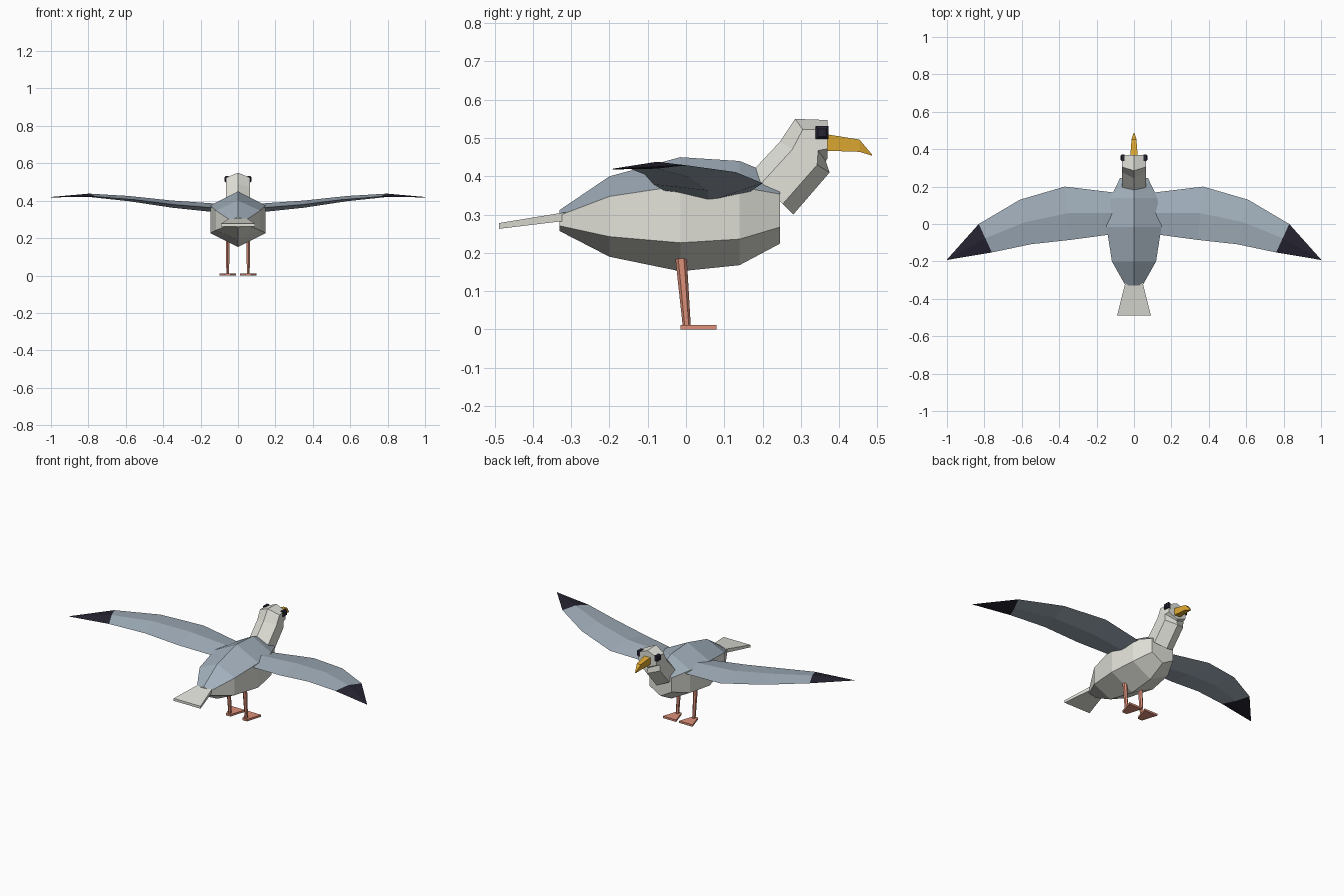
import bpy, bmesh, math
from mathutils import Vector

cube = bpy.data.objects.get("Cube")
if cube:
    bpy.data.objects.remove(cube)


def material(name, rgb):
    m = bpy.data.materials.new(name)
    m.use_nodes = True
    m.diffuse_color = (*rgb, 1)
    m.node_tree.nodes["Principled BSDF"].inputs["Base Color"].default_value = (*rgb, 1)
    return m


white = material("warm_white", (0.76, 0.76, 0.70))
blue = material("slate_blue", (0.36, 0.43, 0.50))
black = material("dark_ink", (0.019, 0.017, 0.03))
yellow = material("beak_yellow", (0.72, 0.39, 0.03))
pink = material("leg_pink", (0.72, 0.28, 0.19))


def loft(name, rings, mats, rule=None):
    """Skin equal-sized rings, cap both ends; rule(segment, side) picks the material."""
    bm = bmesh.new()
    loops = [[bm.verts.new(p) for p in ring] for ring in rings]
    n = len(loops[0])
    for s in range(len(loops) - 1):
        a, b = loops[s], loops[s + 1]
        for i in range(n):
            j = (i + 1) % n
            f = bm.faces.new((a[i], a[j], b[j], b[i]))
            f.material_index = rule(s, i) if rule else 0
    bm.faces.new(loops[0])
    cap = bm.faces.new(loops[-1])
    cap.material_index = rule(len(loops) - 2, n - 2) if rule else 0
    bmesh.ops.recalc_face_normals(bm, faces=bm.faces)
    me = bpy.data.meshes.new(name)
    bm.to_mesh(me)
    bm.free()
    for m in mats:
        me.materials.append(m)
    ob = bpy.data.objects.new(name, me)
    bpy.context.collection.objects.link(ob)
    return ob


def hex_ring(top, bottom, half_width):
    """Six-sided ring, corner up, between a top and a bottom (y, z) point."""
    top, bottom = Vector((0, *top)), Vector((0, *bottom))
    points = []
    for side, t in ((0, 0), (1, .25), (1, .75), (0, 1), (-1, .75), (-1, .25)):
        p = top.lerp(bottom, t)
        p.x = side * half_width
        points.append(p)
    return points


def box_ring(y, half_width, z_low, z_high, x=0):
    return [(x - half_width, y, z_low), (x + half_width, y, z_low),
            (x + half_width, y, z_high), (x - half_width, y, z_high)]


# Body: white hexagonal hull with a blue back
hull = [(-.33, .312, .257, .045), (-.2, .40, .19, .118), (-.015, .45, .152, .147),
        (.14, .44, .168, .125), (.245, .397, .224, .075)]
loft("body", [hex_ring((y, t), (y, b), w) for y, t, b, w in hull],
     [white, blue], lambda s, i: 1 if i in (0, 5) else 0)

# Neck and head: one bent hexagonal tube
loft("neck_and_head", [hex_ring((.17, .41), (.28, .30), .065),
                       hex_ring((.245, .49), (.375, .41), .065),
                       hex_ring((.285, .55), (.365, .44), .065),
                       hex_ring((.37, .547), (.37, .447), .06)], [white])

# Hooked beak
loft("beak", [box_ring(.36, .02, .467, .511), box_ring(.453, .013, .464, .496),
              box_ring(.486, .002, .454, .457)], [yellow])

# Tail fan
loft("tail", [box_ring(-.28, .038, .288, .312), box_ring(-.488, .09, .263, .278)], [white])

# Wing sections: leading (x, y), trailing (x, y), height, half thickness
sections = [((.08, .165), (.08, -.05), .358, .024),
            ((.37, .20), (.34, -.085), .382, .019),
            ((.61, .13), (.55, -.108), .411, .014),
            ((.83, 0), (.76, -.152), .429, .009),
            ((1, -.19), (.998, -.192), .419, .001)]

for side, label in ((1, "left"), (-1, "right")):
    # Wing: diamond sections with a dark tip
    rings = []
    for lead, trail, z, h in sections:
        mx, my = (lead[0] + trail[0]) / 2, (lead[1] + trail[1]) / 2
        tz = z - .1 * (lead[0] - trail[0])
        rings.append([(side * lead[0], lead[1], z), (side * mx, my, z + h),
                      (side * trail[0], trail[1], tz), (side * mx, my, z - h)])
    loft(label + "_wing", rings, [blue, black], lambda s, i: int(s == 3))

    # Eye: small block with a narrowed outer face
    eye = []
    for x, r in ((.05, .017), (.066, .017), (.073, .010)):
        eye.append([(side * x, .355 + r * a, .514 + r * b)
                    for a, b in ((-1, -1), (1, -1), (1, 1), (-1, 1))])
    loft(label + "_eye", eye, [black])

    # Leg: tapering six-sided rod leaning forward to the foot
    leg = []
    for y, z, r in ((-.013, .188, .015), (.002, .008, .0105)):
        leg.append([(side * .055 + r * .8 * math.cos(k * math.pi / 3 + math.pi / 6),
                     y + r * math.sin(k * math.pi / 3 + math.pi / 6), z) for k in range(6)])
    loft(label + "_leg", leg, [pink])

    # Webbed foot, widening toward the toes
    loft(label + "_foot", [box_ring(-.015, .015, 0, .012, side * .055),
                           box_ring(.08, .045, 0, .012, side * .055)], [pink])
